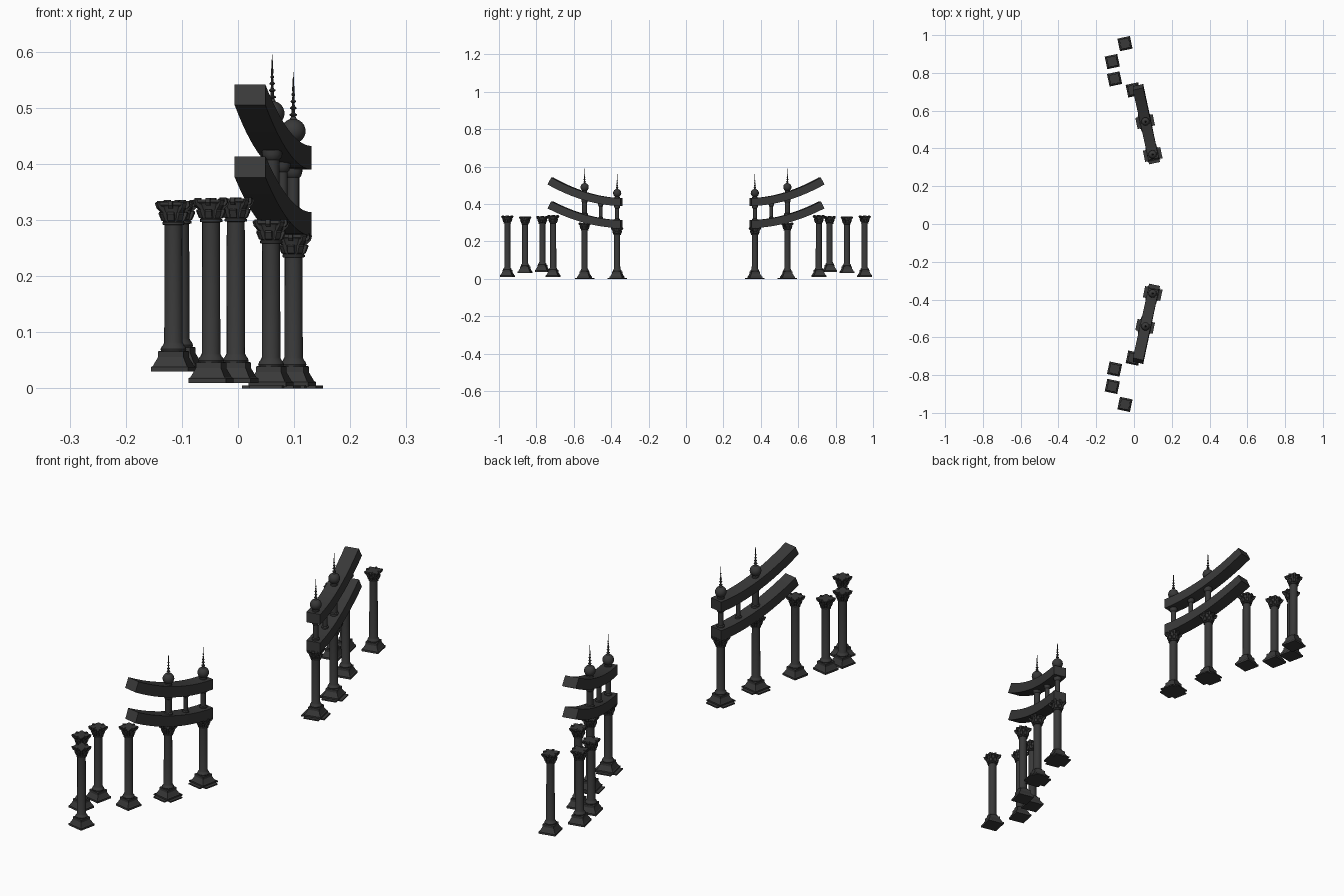
import bpy, bmesh, math
from mathutils import Matrix, Vector

cube = bpy.data.objects.get("Cube")
if cube:
    bpy.data.objects.remove(cube, do_unlink=True)

stone = bpy.data.materials.new("dark_stone")
stone.use_nodes = True
stone.diffuse_color = (0.04, 0.04, 0.04, 1)
stone.node_tree.nodes["Principled BSDF"].inputs["Base Color"].default_value = (0.04, 0.04, 0.04, 1)
stone.node_tree.nodes["Principled BSDF"].inputs["Roughness"].default_value = 0.9

TILT = math.radians(12)
SQ = math.sqrt(2)


def finish(bm, name, x=0, y=0, smooth=False):
    """Place the part, turn it with the gate and repeat it across y = 0."""
    if x or y:
        bm.transform(Matrix.Translation((x, y, 0)) @ Matrix.Rotation(TILT, 4, "Z"))
    bmesh.ops.recalc_face_normals(bm, faces=bm.faces)
    mesh = bpy.data.meshes.new(name)
    bm.to_mesh(mesh)
    bm.free()
    mesh.materials.append(stone)
    ob = bpy.data.objects.new(name, mesh)
    bpy.context.collection.objects.link(ob)
    mod = ob.modifiers.new("mirror", "MIRROR")
    mod.use_axis = (False, True, False)
    mod.use_mirror_merge = False
    if smooth:
        bpy.ops.object.select_all(action="DESELECT")
        ob.select_set(True)
        bpy.context.view_layer.objects.active = ob
        bpy.ops.object.shade_smooth_by_angle(angle=math.radians(35))
    return ob


def lathe(bm, profile, n=16, z=0):
    """Stack rings of (radius, height); four sides give a square of that half width."""
    k = SQ if n == 4 else 1
    rings = []
    for r, h in profile:
        rings.append([bm.verts.new((r * k * math.cos(math.tau * (i + .5) / n),
                                    r * k * math.sin(math.tau * (i + .5) / n), z + h))
                      for i in range(n)])
    for a, b in zip(rings, rings[1:]):
        for i in range(n):
            j = (i + 1) % n
            bm.faces.new((a[i], a[j], b[j], b[i]))
    bm.faces.new(rings[0])
    bm.faces.new(rings[-1])


def leaf(bm, outline, half, angle, z):
    """A curled leaf: radial outline given a width, turned round the axis."""
    turn = Matrix.Rotation(angle, 3, "Z")
    sides = [[bm.verts.new(turn @ Vector((r, s * half, z + h))) for r, h in outline] for s in (-1, 1)]
    bm.faces.new(sides[0])
    bm.faces.new(sides[1])
    n = len(outline)
    for i in range(n):
        j = (i + 1) % n
        bm.faces.new((sides[0][i], sides[0][j], sides[1][j], sides[1][i]))


def column(name, x, y, base, top, pad=False):
    # stepped square base
    bm = bmesh.new()
    if pad:
        for a, b in ((.047, .03), (.03, .047)):
            geom = bmesh.ops.create_cube(bm, size=1)
            bmesh.ops.scale(bm, verts=geom["verts"], vec=(2 * a, 2 * b, .005))
            bmesh.ops.translate(bm, verts=geom["verts"], vec=(0, 0, .0025))
    lathe(bm, [(.034, 0), (.034, .008), (.031, .010), (.023, .026), (.023, .036), (.020, .037)], 4, base)
    finish(bm, name + "_base", x, y)

    # round foot mouldings, shaft and bell
    bm = bmesh.new()
    cap = top - .037
    lathe(bm, [(.022, base + .036), (.023, base + .040), (.021, base + .045), (.019, base + .047),
               (.0165, base + .052), (.016, cap - .004), (.020, cap - .003), (.020, cap + .001),
               (.017, cap + .003), (.019, cap + .018), (.024, top - .007)], 16)
    finish(bm, name + "_shaft", x, y, True)

    # leafy capital
    bm = bmesh.new()
    lathe(bm, [(.022, -.008), (.025, -.005), (.025, 0)], 4, top)
    low = [(.016, .002), (.021, .004), (.026, .016), (.025, .019), (.016, .018)]
    curl = [(.018, .014), (.024, .018), (.034, .027), (.037, .035), (.034, .037), (.018, .034)]
    stud = [(.018, .026), (.026, .026), (.030, .031), (.029, .039), (.018, .039)]
    for i in range(4):
        a = i * math.pi / 2
        leaf(bm, low, .006, a, cap)
        leaf(bm, low, .005, a + math.pi / 4, cap)
        leaf(bm, curl, .004, a + math.pi / 4, cap)
        leaf(bm, stud, .004, a, cap)
    finish(bm, name + "_capital", x, y)


# curved beams
Y_IN, Y_OUT = .345, .725


def beam_x(y):
    return .1035 - .082 * (y - Y_IN) / (Y_OUT - Y_IN)


def beam_z(low, rise, y):
    return low + rise * max(0, (y - Y_IN) / (Y_OUT - Y_IN)) ** 1.9


def beam(name, low, rise, steps=12):
    bm = bmesh.new()
    side = Vector((math.cos(TILT), math.sin(TILT), 0)) * .028
    rings = []
    for i in range(steps + 1):
        y = Y_IN + (Y_OUT - Y_IN) * i / steps
        slope = (beam_z(low, rise, y + .005) - beam_z(low, rise, y - .005)) / .01
        up = Vector((0, -slope, 1)).normalized() * .021
        c = Vector((beam_x(y), y, beam_z(low, rise, y)))
        rings.append([bm.verts.new(c + s * side + u * up) for s, u in ((-1, -1), (1, -1), (1, 1), (-1, 1))])
    for a, b in zip(rings, rings[1:]):
        for i in range(4):
            j = (i + 1) % 4
            bm.faces.new((a[i], a[j], b[j], b[i]))
    bm.faces.new(rings[0])
    bm.faces.new(rings[-1])
    finish(bm, name)


LOWER, UPPER = (.293, .102), (.411, .112)
beam("lower_beam", *LOWER)
beam("upper_beam", *UPPER)

# free-standing columns, then the two that carry the gate
column("end_column", -.048, .955, .010, .337)
column("rear_column", -.115, .860, .030, .332)
column("bend_column", -.103, .768, .037, .334)
column("near_column", -.004, .710, .010, .338)
column("outer_gate_column", .059, .542, .003, .299, True)
column("inner_gate_column", .099, .368, .003, .274, True)

# short posts between the beams
for name, y, r in (("inner_post", .368, .011), ("middle_post", .456, .009), ("outer_post", .542, .013)):
    z0, z1 = beam_z(*LOWER, y) + .015, beam_z(*UPPER, y) - .018
    bm = bmesh.new()
    lathe(bm, [(r + .004, z0), (r + .004, z0 + .011), (r, z0 + .014), (r, z1 - .018),
               (r + .003, z1 - .015), (r + .005, z1 - .008), (r + .005, z1)], 12)
    finish(bm, name, beam_x(y), y, True)

# ball finials with ringed spires
for name, y in (("inner_finial", .368), ("outer_finial", .542)):
    z = beam_z(*UPPER, y) + .047
    ball = [(.022 * math.sin(math.pi * i / 12), -.022 * math.cos(math.pi * i / 12)) for i in range(2, 12)]
    bm = bmesh.new()
    lathe(bm, [(.014, -.028), (.014, -.021), (.011, -.019)] + ball, 20, z)
    spire = [(.007, .020), (.005, .024)]
    for i in range(4):
        h, r = .026 + i * .012, .0068 - i * .0011
        spire += [(r * .5, h), (r, h + .002), (r, h + .004), (r * .5, h + .006)]
    lathe(bm, spire + [(.002, .076), (.0003, .105)], 10, z)
    finish(bm, name, beam_x(y), y, True)
